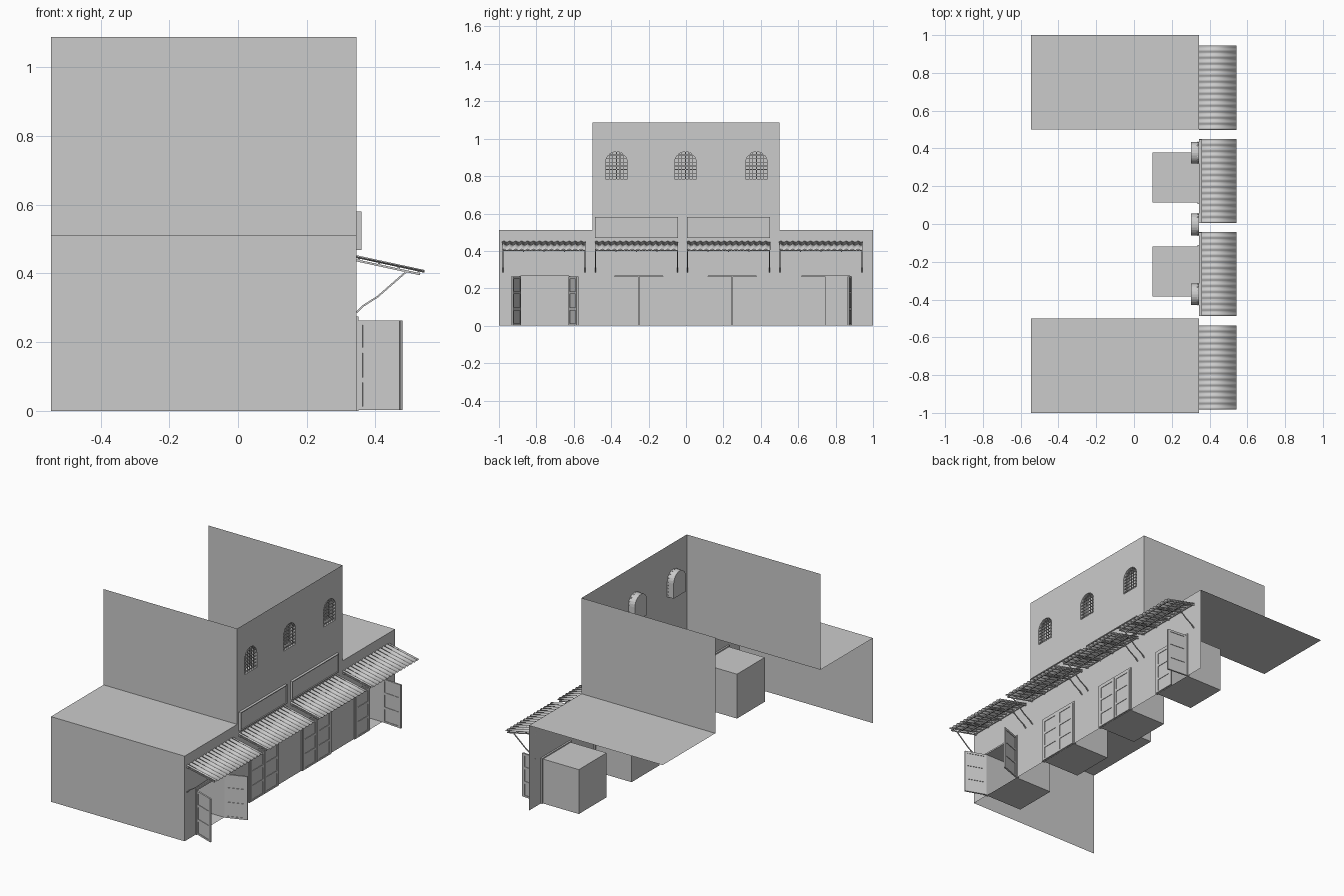
import bpy, bmesh, math
from mathutils import Matrix, Vector

if "Cube" in bpy.data.objects:
    bpy.data.objects.remove(bpy.data.objects["Cube"])

XW, XB = 0.345, -0.545            # front wall plane and back edge
ZW, ZT = 0.512, 1.088             # wing roof and tower top
DOORS = (-0.755, -0.252, 0.247, 0.748)
WINDOWS = (-0.372, -0.003, 0.377)
AWNINGS = (-0.982, -0.487, 0.005, 0.499)
AW = 0.445                        # awning width
HD, HH = 0.132, 0.267             # door half width and height
WR, WB, WS = 0.058, 0.784, 0.872  # window radius, sill, arch spring

grey = bpy.data.materials.new("plain_grey")
grey.diffuse_color = (0.6, 0.6, 0.6, 1)
grey.use_nodes = True
grey.node_tree.nodes["Principled BSDF"].inputs["Base Color"].default_value = grey.diffuse_color


def finish(bm, name, fix=False):
    if fix:
        bmesh.ops.recalc_face_normals(bm, faces=bm.faces[:])
    me = bpy.data.meshes.new(name)
    bm.to_mesh(me)
    bm.free()
    me.materials.append(grey)
    ob = bpy.data.objects.new(name, me)
    bpy.context.collection.objects.link(ob)
    return ob


def box(bm, lo, hi, mat=Matrix()):
    lo, hi = Vector(lo), Vector(hi)
    m = mat @ Matrix.Translation((lo + hi) / 2) @ Matrix.Diagonal((*(hi - lo), 1))
    bmesh.ops.create_cube(bm, size=1, matrix=m)


def beam(bm, a, b, w):
    a, b = Vector(a), Vector(b)
    m = Matrix.Translation(a) @ (b - a).to_track_quat('Z', 'Y').to_matrix().to_4x4()
    box(bm, (-w / 2, -w / 2, 0), (w / 2, w / 2, (b - a).length), m)


def face(bm, *pts):
    return bm.faces.new([bm.verts.new(p) for p in pts])


def arch(c):
    pts = [(c - WR, WB), (c + WR, WB)]
    for i in range(13):
        t = math.pi * i / 12
        pts.append((c + WR * math.cos(t), WS + WR * math.sin(t)))
    return pts


# Front wall: stepped outline with door notches and arched holes
outline = [(-1, 0)]
for c in DOORS:
    outline += [(c - HD, 0), (c - HD, HH), (c + HD, HH), (c + HD, 0)]
outline += [(1, 0), (1, ZW), (0.5, ZW), (0.5, ZT), (-0.5, ZT), (-0.5, ZW), (-1, ZW)]
bm = bmesh.new()
for loop in [outline] + [arch(c) for c in WINDOWS]:
    vs = [bm.verts.new((XW, y, z)) for y, z in loop]
    for i, v in enumerate(vs):
        bm.edges.new((v, vs[i - 1]))
bmesh.ops.triangle_fill(bm, use_beauty=True, edges=bm.edges[:], normal=(1, 0, 0))
for f in bm.faces:
    f.normal_update()
    if f.normal.x < 0:
        f.normal_flip()
finish(bm, "front_wall")

# Wing roofs, tower side walls and the one end wall (shell is open at the back)
bm = bmesh.new()
for y0, y1 in ((-1, -0.5), (0.5, 1)):
    face(bm, (XB, y0, ZW), (XW, y0, ZW), (XW, y1, ZW), (XB, y1, ZW))
finish(bm, "wing_roofs")
bm = bmesh.new()
face(bm, (XB, -0.5, ZW), (XW, -0.5, ZW), (XW, -0.5, ZT), (XB, -0.5, ZT))
face(bm, (XW, 0.5, ZW), (XB, 0.5, ZW), (XB, 0.5, ZT), (XW, 0.5, ZT))
face(bm, (XB, -1, 0), (XW, -1, 0), (XW, -1, ZW), (XB, -1, ZW))
finish(bm, "side_walls")

# Shop alcoves behind the doors, open to the front
bm = bmesh.new()
for c in DOORS:
    box(bm, (0.097, c - HD, 0), (XW, c + HD, HH))
bm.normal_update()
bmesh.ops.delete(bm, geom=[f for f in bm.faces if f.normal.x > 0.9], context='FACES')
bmesh.ops.reverse_faces(bm, faces=bm.faces[:])
finish(bm, "shop_alcoves")

# Arched window recesses
bm = bmesh.new()
for c in WINDOWS:
    pts = arch(c)
    back = [bm.verts.new((0.302, y, z)) for y, z in pts]
    front = [bm.verts.new((XW, y, z)) for y, z in pts]
    bm.faces.new(back)
    for i in range(len(pts)):
        bm.faces.new((front[i], front[i - 1], back[i - 1], back[i]))
finish(bm, "window_recesses")

# Window grilles clipped to the arch
bm = bmesh.new()
for c in WINDOWS:
    for i in range(-2, 3):
        y = i * 0.0195
        top = WS + math.sqrt(WR ** 2 - y ** 2)
        beam(bm, (0.336, c + y, WB - 0.002), (0.336, c + y, top + 0.002), 0.004)
    for i in range(7):
        z = WB + 0.012 + i * 0.0195
        h = math.sqrt(WR ** 2 - max(0, z - WS) ** 2) + 0.002
        beam(bm, (0.339, c - h, z), (0.339, c + h, z), 0.004)
finish(bm, "window_grilles")

# Sign boards with a raised rim
bm = bmesh.new()
for y0 in AWNINGS[1:3]:
    y1, z0, z1, r = y0 + 0.443, 0.469, 0.581, 0.005
    box(bm, (XW, y0 + r, z0 + r), (XW + 0.009, y1 - r, z1 - r))
    for z in (z0, z1 - r):
        box(bm, (XW, y0, z), (XW + 0.015, y1, z + r))
    for y in (y0, y1 - r):
        box(bm, (XW, y, z0 + r), (XW + 0.015, y + r, z1 - r))
finish(bm, "sign_boards")

# Door frames
bm = bmesh.new()
for c in DOORS:
    for s in (-1, 1):
        ys = sorted((c + s * (HD - 0.002), c + s * (HD + 0.008)))
        box(bm, (XW - 0.01, ys[0], 0), (XW + 0.006, ys[1], HH))
    box(bm, (XW - 0.01, c - HD - 0.008, HH - 0.002), (XW + 0.006, c + HD + 0.008, HH + 0.007))
finish(bm, "door_frames")


# Door leaves: thin slab with raised stiles and rails
def leaf(name, y, angle):
    m = Matrix.Translation((XW + 0.004, y, 0.002)) @ Matrix.Rotation(math.radians(angle), 4, 'Z')
    bm = bmesh.new()
    w, h, s = 0.13, 0.261, 0.016
    box(bm, (s, -0.002, 0.009), (w - s, 0.002, h - 0.012), m)
    for u in (0, w - s):
        box(bm, (u, -0.005, 0), (u + s, 0.005, h), m)
    for z0, z1 in ((0, 0.01), (0.08, 0.095), (0.167, 0.182), (h - 0.013, h)):
        box(bm, (s, -0.005, z0), (w - s, 0.005, z1), m)
    finish(bm, name)


SWING = ((-20, 20), (90, -90), (90, -90), (90, -5))
for i, (c, (left, right)) in enumerate(zip(DOORS, SWING)):
    leaf(f"door_{i + 1}_left_leaf", c - 0.131, left)
    leaf(f"door_{i + 1}_right_leaf", c + 0.131, right)


# Awnings: corrugated sheet on a light lattice with bent struts
def slope(x):
    return 0.449 - (x - XW) * 0.043 / 0.198


for k, y0 in enumerate(AWNINGS):
    bm = bmesh.new()
    n, waves = 84, 14
    rows = []
    for x in (XW, 0.543):
        rows.append([bm.verts.new((x, y0 + AW * i / n, slope(x) + 0.0035 * math.sin(2 * math.pi * waves * i / n)))
                     for i in range(n + 1)])
    for i in range(n):
        f = bm.faces.new((rows[0][i], rows[1][i], rows[1][i + 1], rows[0][i + 1]))
        f.smooth = True
    sheet = finish(bm, f"awning_sheet_{k + 1}")
    sol = sheet.modifiers.new("thickness", 'SOLIDIFY')
    sol.thickness, sol.offset = 0.002, 0

    bm = bmesh.new()
    for i in range(5):
        y = y0 + 0.004 + (AW - 0.008) * i / 4
        beam(bm, (XW, y, slope(XW) - 0.011), (0.53, y, slope(0.53) - 0.011), 0.006)
    for x in (0.352, 0.41, 0.468, 0.525):
        beam(bm, (x, y0, slope(x) - 0.007), (x, y0 + AW, slope(x) - 0.007), 0.006)
    finish(bm, f"awning_lattice_{k + 1}")

    bm = bmesh.new()
    path = ((XW, 0.287), (0.365, 0.306), (0.406, 0.332), (0.492, 0.407))
    for y in (y0 + 0.004, y0 + AW - 0.004):
        for a, b in zip(path, path[1:]):
            beam(bm, (a[0], y, a[1]), (b[0], y, b[1]), 0.005)
    finish(bm, f"awning_struts_{k + 1}")
